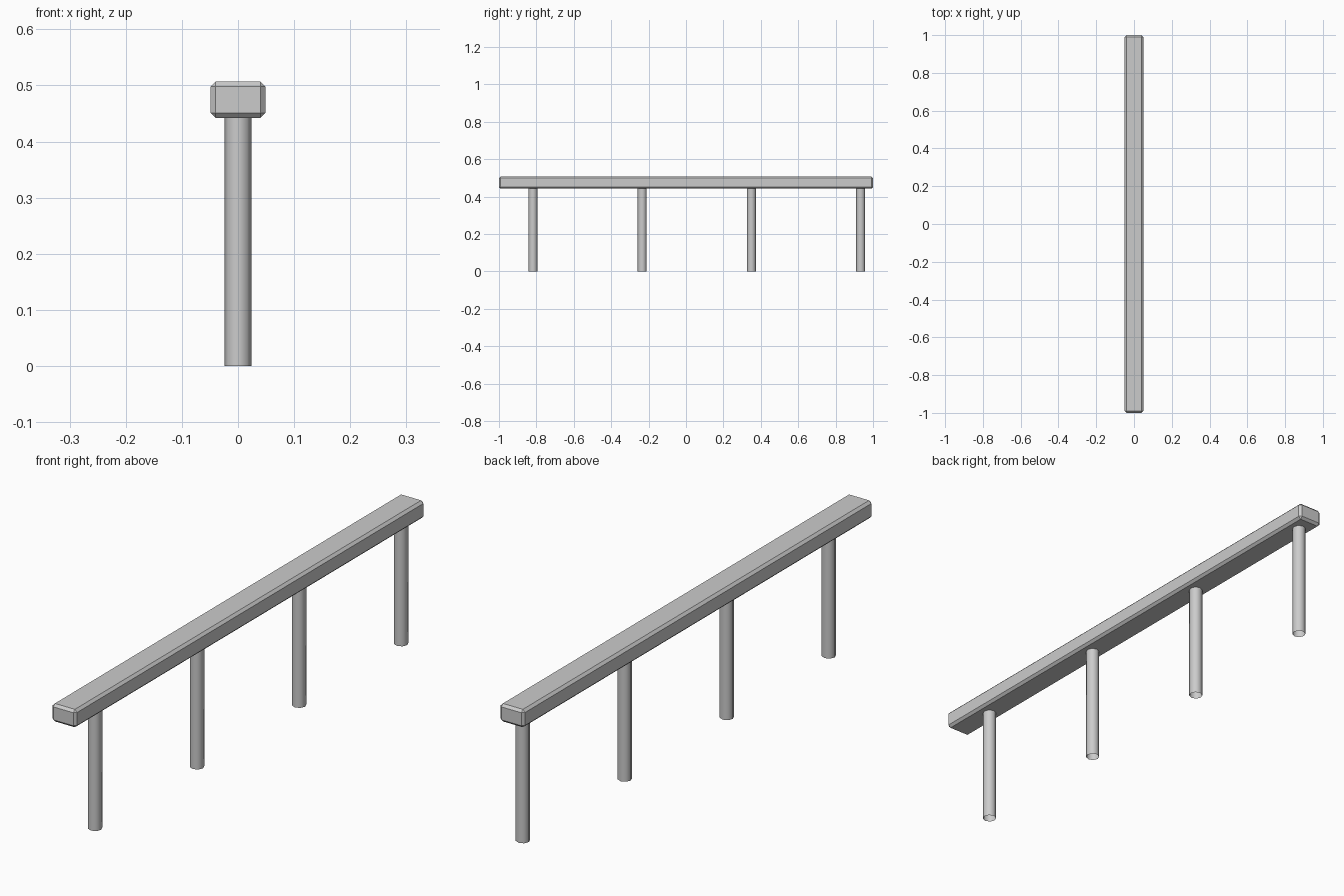
import bpy

cube = bpy.data.objects.get("Cube")
if cube:
    bpy.data.objects.remove(cube, do_unlink=True)

grey = bpy.data.materials.new("light_grey")
grey.use_nodes = True
colour = (0.6, 0.6, 0.6, 1)
grey.diffuse_color = colour
grey.node_tree.nodes["Principled BSDF"].inputs["Base Color"].default_value = colour

BOTTOM, TOP = 0.442, 0.507

# Long rail with chamfered edges
bpy.ops.mesh.primitive_cube_add(size=1, location=(0, 0, (BOTTOM + TOP) / 2))
rail = bpy.context.object
rail.name = "rail"
rail.scale = (0.098, 2, TOP - BOTTOM)
bpy.ops.object.transform_apply(location=False, rotation=False, scale=True)
chamfer = rail.modifiers.new("chamfer", 'BEVEL')
chamfer.width = 0.009
chamfer.segments = 1
rail.data.materials.append(grey)

# Evenly spaced round posts, open at the ends
for i in range(4):
    height = BOTTOM + 0.005
    bpy.ops.mesh.primitive_cylinder_add(
        vertices=8, radius=0.024, depth=height, end_fill_type='NOTHING',
        location=(0, -0.818 + 0.584 * i, height / 2))
    post = bpy.context.object
    post.name = f"post_{i + 1}"
    bpy.ops.object.shade_smooth()
    post.data.materials.append(grey)
